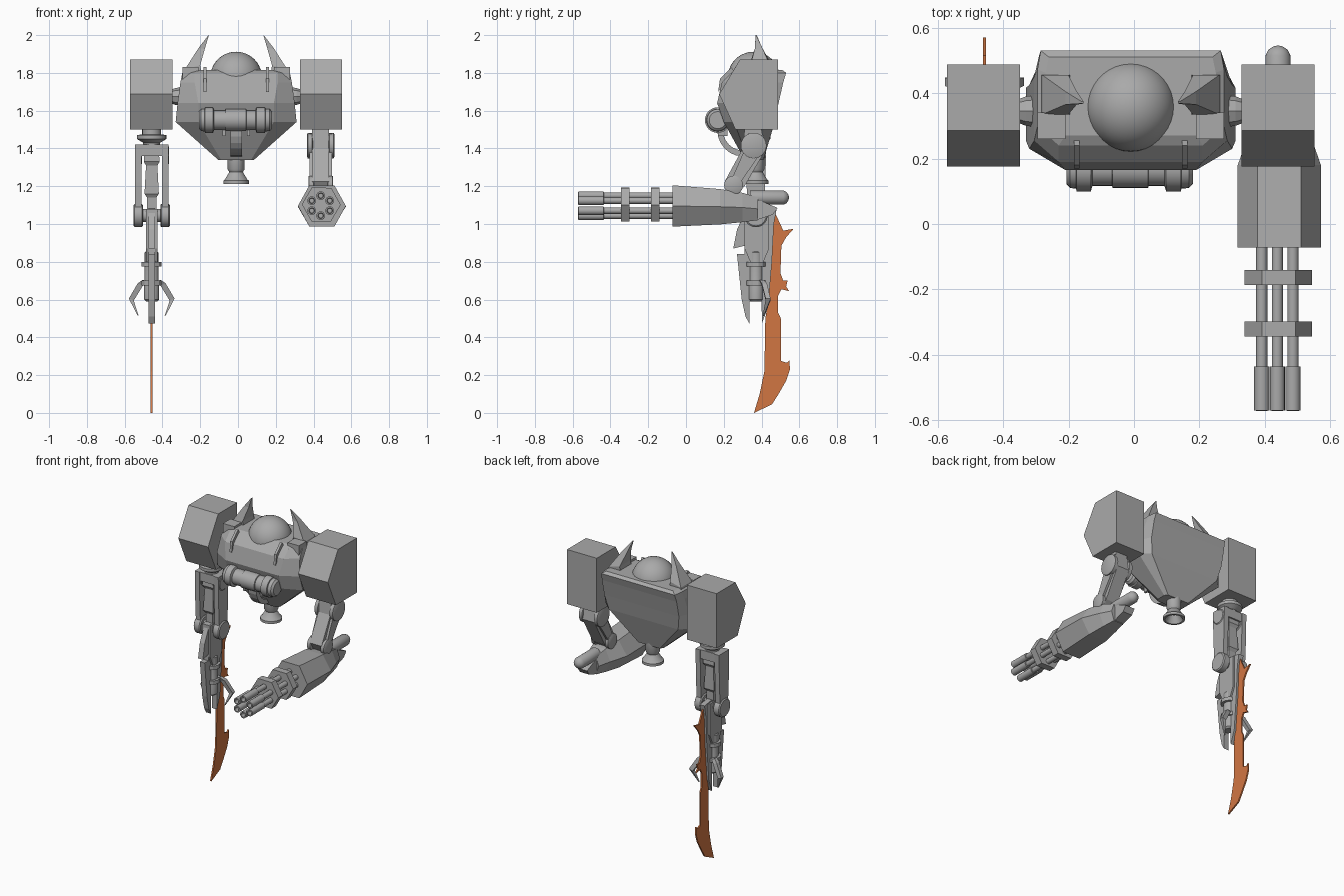
import bpy, bmesh, math
from mathutils import Vector


def material(name, rgb):
    m = bpy.data.materials.new(name)
    m.diffuse_color = (*rgb, 1)
    return m


GREY = material("metal_grey", (0.40, 0.40, 0.40))
ORANGE = material("blade_orange", (0.64, 0.18, 0.055))


def finish(bm, name, mat=GREY, smooth=False):
    bmesh.ops.recalc_face_normals(bm, faces=bm.faces)
    me = bpy.data.meshes.new(name)
    bm.to_mesh(me)
    bm.free()
    me.materials.append(mat)
    if smooth:
        for p in me.polygons:
            p.use_smooth = True
        me.set_sharp_from_angle(angle=math.radians(35))
    ob = bpy.data.objects.new(name, me)
    bpy.context.collection.objects.link(ob)
    return ob


def loft(name, rings, mat=GREY, smooth=False):
    """Skin a stack of equal-length point rings and cap both ends."""
    bm = bmesh.new()
    vs = [[bm.verts.new(p) for p in r] for r in rings]
    n = len(rings[0])
    for a, b in zip(vs, vs[1:]):
        for i in range(n):
            bm.faces.new((a[i], a[(i + 1) % n], b[(i + 1) % n], b[i]))
    bm.faces.new(vs[0])
    bm.faces.new(vs[-1])
    return finish(bm, name, mat, smooth)


def plate(name, yz, x0, x1, mat=GREY):
    """Side profile (y, z) extruded along x."""
    return loft(name, [[(x, y, z) for y, z in yz] for x in (x0, x1)], mat)


def lathe(name, start, axis, prof, n=24, smooth=True, turn=0.0):
    """Round part: prof is (distance along axis, radius)."""
    d = Vector(axis).normalized()
    u = d.orthogonal().normalized()
    w = d.cross(u)
    s = Vector(start)
    rings = [[s + d * t + r * (u * math.cos(k * math.tau / n + turn) + w * math.sin(k * math.tau / n + turn))
              for k in range(n)] for t, r in prof]
    return loft(name, rings, smooth=smooth)


def disc(name, x0, x1, y, z, r):
    w = x1 - x0
    return lathe(name, (x0, y, z), (1, 0, 0), [(0, r * .88), (w * .12, r), (w * .88, r), (w, r * .88)])


def box(name, x0, x1, y0, y1, z0, z1):
    return plate(name, [(y0, z0), (y1, z0), (y1, z1), (y0, z1)], x0, x1)


CX = -0.01

# torso: octagonal rings (z, half width, front half width, front y, back y, back half width)
rings = []
for z, hw, fw, yf, yb, bw in [(1.34, .095, .08, .31, .41, .08), (1.54, .32, .20, .20, .47, .26),
                              (1.64, .31, .20, .165, .49, .28), (1.75, .295, .22, .19, .515, .28),
                              (1.80, .285, .22, .24, .53, .275), (1.815, .26, .20, .27, .51, .25)]:
    c = .2 * (yb - yf)
    rings.append([(CX + sx, y, z) for sx, y in [(-fw, yf), (fw, yf), (hw, yf + c), (hw, yb - c),
                                               (bw, yb), (-bw, yb), (-hw, yb - c), (-hw, yf + c)]])
loft("torso", rings)

# dome head
bm = bmesh.new()
bmesh.ops.create_uvsphere(bm, u_segments=36, v_segments=20, radius=.137)
bmesh.ops.translate(bm, verts=bm.verts, vec=(CX, .358, 1.775))
finish(bm, "head_dome", smooth=True)

# horns, clips, shoulders and shoulder stubs on both sides
for s, side in ((-1, "left"), (1, "right")):
    X = lambda v: CX + s * v
    sec = lambda xi, xo, y0, y1, zi, zo: [(X(xi), y0, zi), (X(xo), y0, zo), (X(xo), y1, zo), (X(xi), y1, zi)]
    loft(side + "_horn", [sec(.18, .285, .335, .455, 1.78, 1.74), sec(.19, .27, .335, .455, 1.84, 1.82),
                          sec(.165, .20, .365, .405, 1.93, 1.93), sec(.144, .15, .368, .374, 2.0, 1.995)])
    a, b = sorted((X(.20), X(.285)))
    box(side + "_horn_base", a, b, .26, .34, 1.74, 1.83)
    plate(side + "_clip", [(.17, 1.70), (.18, 1.77), (.24, 1.83), (.26, 1.80)], X(.165) - .008, X(.165) + .008)
    a, b = sorted((X(.338), X(.561)))
    plate(side + "_shoulder", [(.285, 1.87), (.488, 1.87), (.488, 1.50), (.262, 1.50), (.176, 1.687)], a, b)
    lathe(side + "_shoulder_stub", (X(.28), .345, 1.675), (s, 0, 0), [(0, .05), (.04, .045), (.08, .03)], 8, False)

# chest tube with thick ends, mounting pipe below
lathe("chest_tube", (-.207, .168, 1.55), (1, 0, 0),
      [(0, .045), (.012, .058), (.03, .06), (.032, .068), (.075, .068), (.08, .052), (.14, .052), (.142, .058),
       (.25, .058), (.252, .052), (.3, .052), (.305, .068), (.35, .068), (.352, .06), (.375, .058), (.387, .045)])
arc = [(.30 + r * math.cos(t), 1.50 + r * 1.05 * math.sin(t)) for r, ts in ((.135, range(180, 271, 15)),
       (.105, range(270, 179, -15))) for t in map(math.radians, ts)]
plate("chest_pipe", arc, CX - .03, CX + .03)
for sx in (-.075, .055):
    box("tube_pin", sx - .008, sx + .008, .17, .22, 1.465, 1.51)

# waist nozzle, hollow underneath
lathe("waist_nozzle", (CX, .37, 1.36), (0, 0, -1), [(0, .045), (.07, .045), (.085, .036), (.125, .06),
                                                    (.13, .068), (.147, .068), (.148, .055), (.10, .03)])

# gun arm
G = .438
upper = [(.30, 1.40), (.205, 1.225), (.25, 1.15), (.31, 1.20), (.42, 1.39), (.40, 1.50), (.31, 1.50)]
plate("gun_upper_arm", upper, G - .045, G + .045)
for s in (-1, 1):
    a, b = sorted((G + s * .042, G + s * .072))
    disc("gun_shoulder_disc", a, b, .358, 1.415, .068)
    disc("gun_elbow_disc", a - s * .006, b - s * .006, .252, 1.205, .05)
    plate("gun_arm_rail", [(.30, 1.37), (.23, 1.21), (.275, 1.20), (.385, 1.36), (.41, 1.47), (.33, 1.48)],
          G + s * .045, G + s * .06)
hexes = []
for y, hw, fw, zl, zh in [(-.072, .127, .066, .986, 1.205), (.18, .127, .066, .998, 1.185),
                          (.30, .085, .05, 1.01, 1.165), (.38, .055, .035, 1.02, 1.14)]:
    zm = (zl + zh) / 2
    hexes.append([(G + .006 + x, y, z) for x, z in
                  [(-hw, zm), (-fw, zh), (fw, zh), (hw, zm), (fw, zl), (-fw, zl)]])
loft("gun_body", hexes)
plate("gun_tail", [(.26, 1.15), (.38, 1.13), (.485, 1.085), (.46, 1.05), (.37, 1.02), (.28, 1.01)], G - .035, G + .035)
lathe("gun_canister", (G + .002, .34, 1.14), (0, 1, 0), [(0, .038), (.175, .038), (.192, .03), (.202, .015), (.205, .004)])

# rotary barrels and their hexagonal clamps
for k in range(6):
    t = math.tau * k / 6 + math.pi / 2
    lathe("gun_barrel", (G + .055 * math.cos(t), -.05, 1.097 + .053 * math.sin(t)), (0, -1, 0),
          [(0, .017), (.385, .017), (.386, .023), (.52, .023), (.521, .015), (.49, .012)], 16)
for y in (-.14, -.298):
    lathe("barrel_clamp", (G + .003, y, 1.103), (0, -1, 0), [(0, .103), (.046, .103)], 6, False, .25)

# blade arm: swivel and forked upper arm
A, AY = -.457, .37
lathe("arm_swivel", (A, AY, 1.505), (0, 0, -1), [(0, .05), (.03, .05), (.035, .078), (.055, .078), (.075, .045),
                                                (.10, .045)])
box("fork_bridge", A - .08, A + .08, AY - .05, AY + .05, 1.36, 1.42)
loft("arm_piston", [[(A + i * w, AY + j * w, z) for i, j in ((-1, -1), (1, -1), (1, 1), (-1, 1))]
                    for z, w in ((1.38, .038), (1.33, .042), (1.31, .03), (1.16, .038), (1.14, .025), (1.0, .025))])
for s in (-1, 1):
    a, b = sorted((A + s * .054, A + s * .088))
    plate("fork_side", [(AY - .055, 1.42), (AY + .055, 1.42), (AY + .05, 1.22), (AY + .04, 1.02),
                        (AY - .04, 1.02), (AY - .05, 1.22)], a, b)
    disc("fork_top_disc", a, b + .004, AY, 1.365, .05)
    disc("fork_elbow_disc", a - .008, b + .008, AY, 1.045, .062)
disc("elbow_axle", A - .07, A + .07, AY, 1.045, .035)

# forearm guard with two points
plate("forearm_guard", [(.32, 1.08), (.27, .97), (.25, .87), (.31, .885), (.31, .84), (.27, .84), (.295, .60),
                        (.315, .51), (.336, .472), (.336, .59), (.40, .60), (.402, .475), (.435, .56),
                        (.455, .80), (.465, 1.0), (.48, 1.08), (.41, 1.09)], A - .018, A + .018)
plate("forearm_core", [(.31, 1.08), (.31, .87), (.34, .80), (.41, .80), (.44, .87), (.44, 1.08)], A - .03, A + .03)
lathe("forearm_cylinder", (A, AY, .86), (0, 0, -1), [(0, .025), (.012, .037), (.17, .037), (.18, .04), (.26, .04),
                                                      (.27, .03)])
for z in (.675, .775):
    lathe("forearm_band", (A, AY, z), (0, 0, 1), [(0, .055), (.025, .055)], 12, False)

# hooked side claws
for s in (-1, 1):
    pts = [(.035, .40, .70), (.06, .415, .68), (.108, .435, .60), (.072, .41, .515)]
    half = (.012, .014, .013, .003)
    loft("side_claw", [[(A + s * (x + i * h), y + j * h, z + i * h * .4)
                        for i, j in ((-1, -1), (1, -1), (1, 1), (-1, 1))] for (x, y, z), h in zip(pts, half)])

# serrated blade
plate("sword_blade", [(.36, .0), (.39, .10), (.415, .22), (.42, .50), (.44, .62), (.45, .82), (.455, 1.0), (.465, 1.07),
                      (.485, 1.03), (.515, .965), (.57, .975), (.53, .93), (.505, .885), (.50, .74), (.515, .70),
                      (.538, .70), (.53, .67), (.545, .645), (.505, .655), (.488, .62), (.488, .53), (.502, .50),
                      (.502, .275), (.535, .265), (.548, .28), (.55, .23), (.53, .17), (.49, .10), (.455, .045)],
      A - .005, A + .005, ORANGE)
